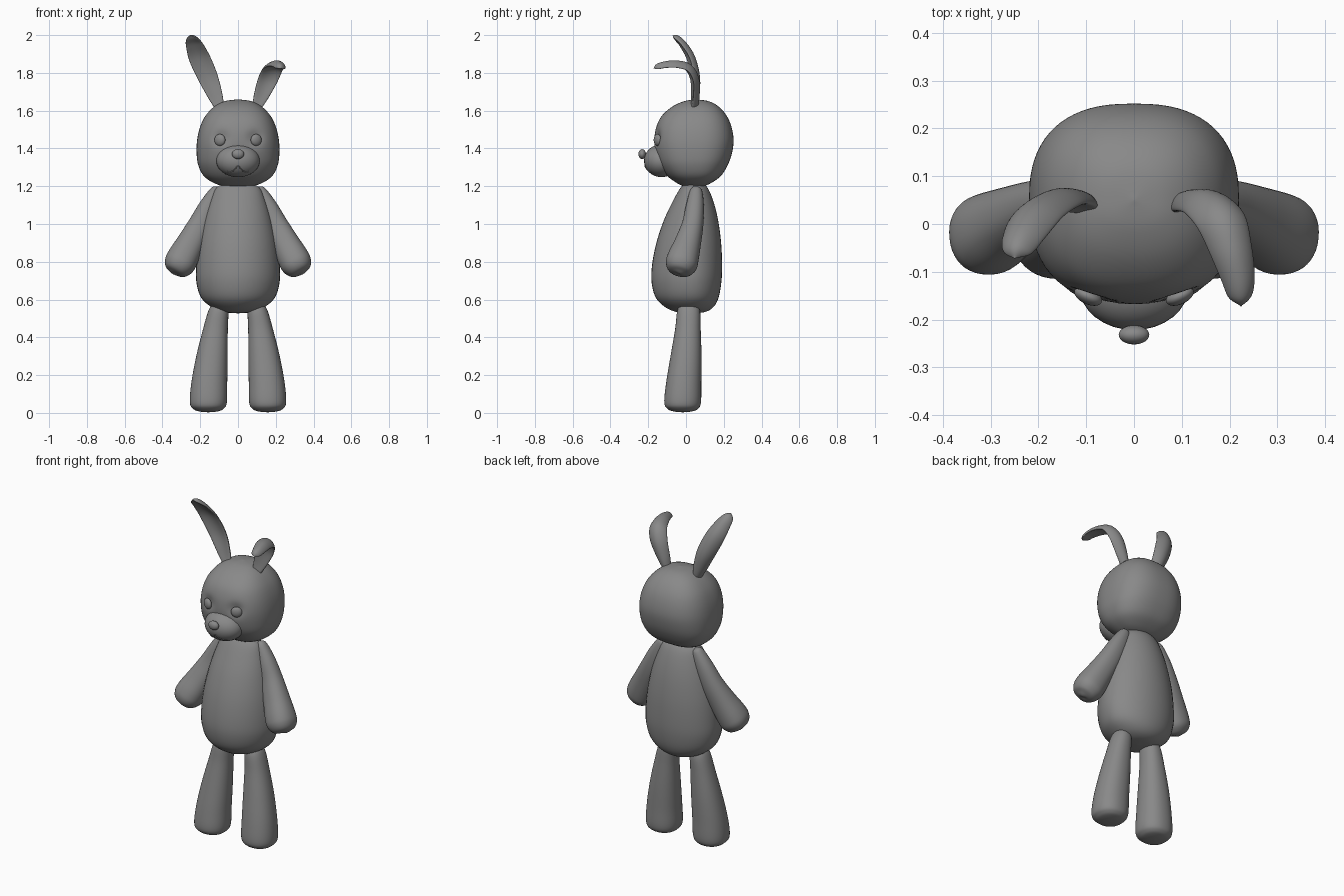
import bpy, bmesh, math
from mathutils import Vector

grey = bpy.data.materials.new("dark_grey")
grey.diffuse_color = (0.25, 0.25, 0.25, 1)


def spline(rows, steps=6):
    """Smooth Catmull-Rom interpolation of section rows."""
    out = []
    for i in range(len(rows) - 1):
        a, b, c, d = (rows[min(max(i + k, 0), len(rows) - 1)] for k in (-1, 0, 1, 2))
        for s in range(steps):
            t = s / steps
            out.append([0.5 * (2 * q + (r - p) * t + (2 * p - 5 * q + 4 * r - w) * t * t
                               + (3 * q - p - 3 * r + w) * t ** 3)
                        for p, q, r, w in zip(a, b, c, d)])
    out.append(list(rows[-1]))
    return out


def loft(name, rows, side=None, cup=0.0, power=2.0, n=40):
    """Rows are x, y, z, side radius, front radius, back radius.
    Sections are level, or follow the path when a side vector is given."""
    pts = spline(rows)
    bm = bmesh.new()
    rings = []
    for i, (x, y, z, ru, rf, rb) in enumerate(pts):
        u, v = Vector((1, 0, 0)), Vector((0, 1, 0))
        if side:
            t = Vector(pts[min(i + 1, len(pts) - 1)][:3]) - Vector(pts[max(i - 1, 0)][:3])
            t.normalize()
            u = Vector(side)
            u = (u - t * u.dot(t)).normalized()
            v = t.cross(u)
        ring = []
        for k in range(n):
            a = 2 * math.pi * k / n
            c, s = math.cos(a), math.sin(a)
            c2 = math.copysign(abs(c) ** (2 / power), c)
            s2 = math.copysign(abs(s) ** (2 / power), s)
            w = s2 * max(rb if s > 0 else rf, 0.001) + cup * ru * (0.5 - c * c)
            ring.append(bm.verts.new(Vector((x, y, z)) + u * c2 * max(ru, 0.001) + v * w))
        rings.append(ring)
    for p, q in zip(rings, rings[1:]):
        for k in range(n):
            bm.faces.new((p[k], p[(k + 1) % n], q[(k + 1) % n], q[k]))
    bm.faces.new(rings[0])
    bm.faces.new(rings[-1])
    bmesh.ops.recalc_face_normals(bm, faces=bm.faces)
    me = bpy.data.meshes.new(name)
    bm.to_mesh(me)
    bm.free()
    for f in me.polygons:
        f.use_smooth = True
    me.materials.append(grey)
    ob = bpy.data.objects.new(name, me)
    bpy.context.collection.objects.link(ob)
    return ob


def level(x, yc, table):
    """Rows from z, half width, front y, back y."""
    return [(x, yc, z, r, yc - f, b - yc) for z, r, f, b in table]


def ball(name, loc, size, rot=(0, 0, 0)):
    bpy.ops.mesh.primitive_uv_sphere_add(segments=32, ring_count=20, radius=1,
                                         location=loc, rotation=rot)
    ob = bpy.context.object
    ob.name = name
    ob.scale = size
    bpy.ops.object.shade_smooth()
    ob.data.materials.append(grey)
    return ob


# Head with full cheeks and shallow eye sockets
head = loft("head", level(0, 0.05, [
    (1.192, 0.00, 0.05, 0.05), (1.199, 0.07, -0.01, 0.09), (1.218, 0.13, -0.05, 0.135),
    (1.255, 0.182, -0.10, 0.185), (1.31, 0.21, -0.14, 0.22), (1.37, 0.219, -0.16, 0.242),
    (1.44, 0.217, -0.168, 0.252), (1.51, 0.202, -0.158, 0.242), (1.57, 0.174, -0.13, 0.217),
    (1.62, 0.128, -0.075, 0.175), (1.65, 0.07, -0.01, 0.12), (1.66, 0.0, 0.05, 0.05)]),
    power=2.5, n=72)
for vert in head.data.vertices:
    if vert.co.y < 0:
        d2 = (abs(vert.co.x) - 0.09) ** 2 + (vert.co.z - 1.455) ** 2
        vert.co.y += 0.018 * math.exp(-d2 / 0.0014)

# Pear-shaped body
loft("body", level(0, 0.03, [
    (0.527, 0.0, 0.03, 0.03), (0.534, 0.075, -0.05, 0.10), (0.56, 0.14, -0.11, 0.145),
    (0.61, 0.195, -0.16, 0.172), (0.69, 0.22, -0.182, 0.187), (0.78, 0.221, -0.18, 0.191),
    (0.90, 0.207, -0.157, 0.186), (1.02, 0.18, -0.117, 0.17), (1.12, 0.148, -0.07, 0.145),
    (1.19, 0.115, -0.03, 0.115), (1.22, 0.06, 0.0, 0.08), (1.225, 0.0, 0.03, 0.03)]))

# Arms and legs
for label, m in (("right", -1), ("left", 1)):
    arm = [(0.106, 0.055, 1.198, 0.0, 0.0), (0.109, 0.054, 1.19, 0.022, 0.022),
           (0.12, 0.053, 1.165, 0.036, 0.035), (0.155, 0.047, 1.09, 0.053, 0.048),
           (0.20, 0.035, 0.995, 0.064, 0.057), (0.25, 0.01, 0.90, 0.074, 0.07),
           (0.293, -0.015, 0.82, 0.083, 0.083), (0.313, -0.026, 0.78, 0.08, 0.082),
           (0.327, -0.033, 0.75, 0.06, 0.062), (0.333, -0.036, 0.738, 0.03, 0.03),
           (0.334, -0.037, 0.735, 0.0, 0.0)]
    loft(label + "_arm", [(m * x, y, z, a, b, b) for x, y, z, a, b in arm],
         side=(0.9, 0, 0.45 * m), power=2.2)
    leg = [(0.157, -0.017, 0.003, 0.0, 0.0), (0.157, -0.017, 0.007, 0.045, 0.045),
           (0.157, -0.017, 0.02, 0.079, 0.079), (0.157, -0.018, 0.055, 0.098, 0.097),
           (0.152, -0.012, 0.16, 0.095, 0.093), (0.138, 0.0, 0.30, 0.083, 0.082),
           (0.120, 0.01, 0.44, 0.066, 0.068), (0.104, 0.014, 0.54, 0.053, 0.06),
           (0.098, 0.015, 0.575, 0.035, 0.04), (0.097, 0.015, 0.585, 0.0, 0.0)]
    loft(label + "_leg", [(m * x, y, z, a, b, b) for x, y, z, a, b in leg], power=2.2)
    # Button eyes turned outwards
    ball(label + "_eye", (m * 0.096, -0.151, 1.445), (0.031, 0.017, 0.031),
         (0, 0, m * math.radians(25)))

# Cupped ears: one upright, one folded forward
upright = [(-0.094, 0.038, 1.605, 0.022, 0.02), (-0.122, 0.045, 1.68, 0.040, 0.019),
           (-0.162, 0.046, 1.78, 0.053, 0.017), (-0.205, 0.022, 1.88, 0.055, 0.015),
           (-0.232, -0.02, 1.95, 0.045, 0.014), (-0.246, -0.055, 1.985, 0.030, 0.012),
           (-0.25, -0.072, 1.998, 0.0, 0.0)]
folded = [(0.094, 0.038, 1.605, 0.022, 0.02), (0.122, 0.045, 1.68, 0.040, 0.019),
          (0.156, 0.042, 1.765, 0.052, 0.017), (0.183, 0.01, 1.823, 0.052, 0.016),
          (0.203, -0.05, 1.842, 0.045, 0.015), (0.218, -0.11, 1.84, 0.036, 0.014),
          (0.223, -0.152, 1.83, 0.025, 0.012), (0.224, -0.172, 1.824, 0.0, 0.0)]
for name, path, side in (("upright_ear", upright, (1, 0.15, 0)),
                         ("folded_ear", folded, (1, 0.15, -0.1))):
    loft(name, [(x, y, z, a, b, b) for x, y, z, a, b in path], side=side, cup=0.4)

# Muzzle and nose
ball("muzzle", (0, -0.13, 1.335), (0.115, 0.092, 0.087))
ball("nose", (0, -0.232, 1.37), (0.032, 0.02, 0.026))

# Stitched mouth lying on the muzzle
curve = bpy.data.curves.new("mouth", "CURVE")
curve.dimensions = "3D"
curve.bevel_depth = 0.003
curve.materials.append(grey)
for m in (-1, 1):
    line = curve.splines.new("POLY")
    line.points.add(10)
    for i, p in enumerate(line.points):
        x = 0.055 * i / 10
        z = 1.31 - 0.035 * math.sin(math.pi * 0.62 * i / 10)
        y = -0.13 - 0.092 * math.sqrt(1 - (x / 0.115) ** 2 - ((z - 1.335) / 0.087) ** 2)
        p.co = (m * x, y, z, 1)
bpy.context.collection.objects.link(bpy.data.objects.new("mouth", curve))
